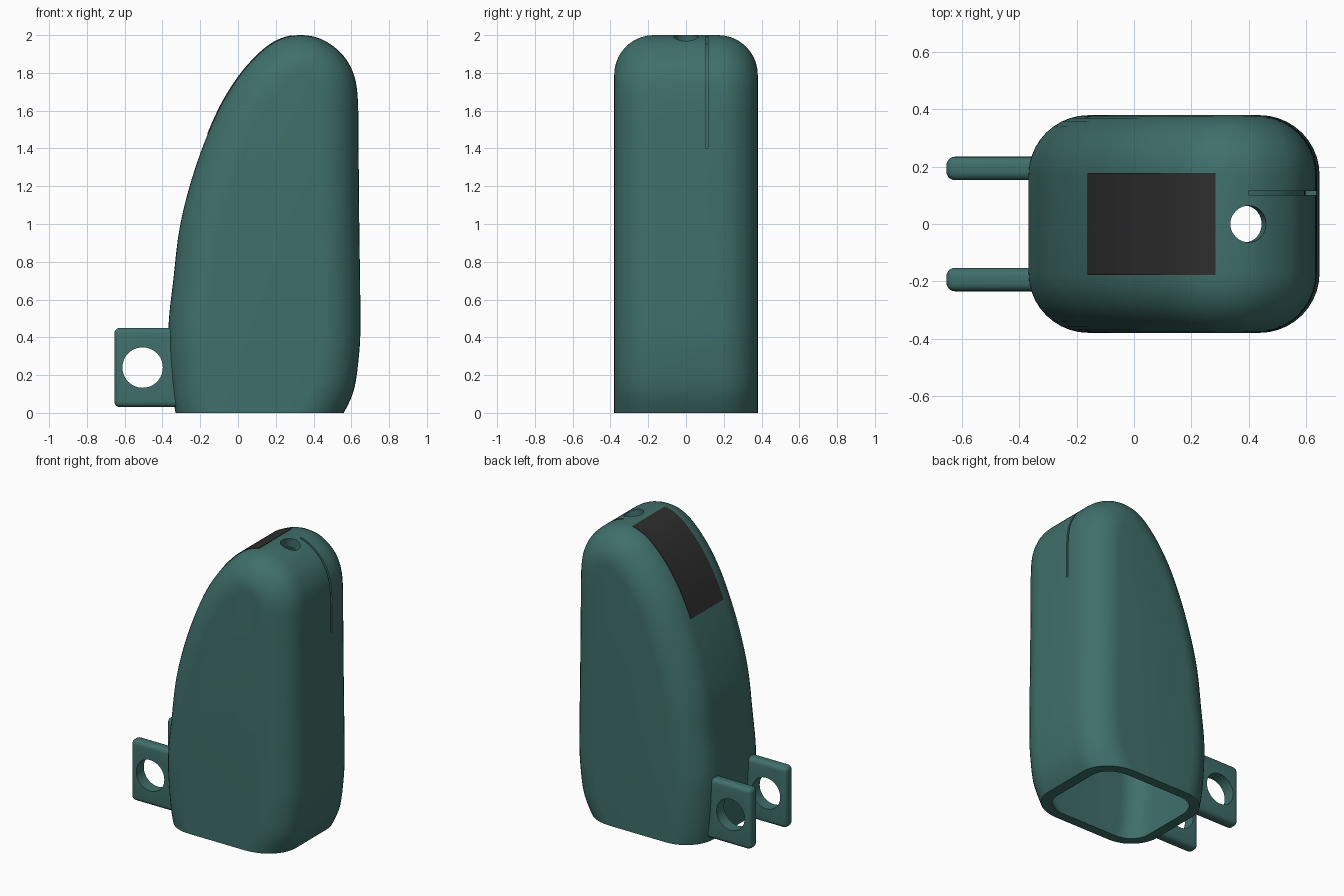
import bpy, bmesh, math
from mathutils import Vector

if "Cube" in bpy.data.objects:
    bpy.data.objects.remove(bpy.data.objects["Cube"])

WIDTH, ROUND, WALL = 0.38, 0.21, 0.065

# Side profile control points (x, z), running from the left foot over the top to the right foot
CTRL = [(-0.27, -0.2), (-0.33, 0), (-0.358, 0.2), (-0.368, 0.45), (-0.343, 0.7), (-0.305, 1.0),
        (-0.225, 1.3), (-0.11, 1.59), (0.0, 1.775), (0.12, 1.91), (0.22, 1.977), (0.33, 2.0),
        (0.445, 1.977), (0.55, 1.9), (0.61, 1.8), (0.633, 1.68), (0.638, 1.4), (0.642, 1.0),
        (0.648, 0.45), (0.64, 0.3), (0.613, 0.12), (0.56, 0), (0.44, -0.2)]


def make_profile(steps=10):
    """Smooth curve through the control points, as (point, outward normal) pairs."""
    c = [Vector(p) for p in CTRL]
    c = [2 * c[0] - c[1]] + c + [2 * c[-1] - c[-2]]
    pts = []
    for i in range(1, len(c) - 2):
        a, b = c[i], c[i + 1]
        d = (b - a).length
        ma = (b - c[i - 1]) * d / (d + (a - c[i - 1]).length)
        mb = (c[i + 2] - a) * d / (d + (c[i + 2] - b).length)
        for k in range(steps):
            t = k / steps
            pts.append(a * (2*t**3 - 3*t**2 + 1) + ma * (t**3 - 2*t**2 + t)
                       + b * (3*t**2 - 2*t**3) + mb * (t**3 - t**2))
    pts.append(c[-2])
    out = []
    for i, p in enumerate(pts):
        t = (pts[min(i + 1, len(pts) - 1)] - pts[max(i - 1, 0)]).normalized()
        out.append((p, Vector((-t.y, t.x))))
    return out


PROFILE = make_profile()


def material(name, color):
    m = bpy.data.materials.new(name)
    m.diffuse_color = (*color, 1)
    m.use_nodes = True
    m.node_tree.nodes["Principled BSDF"].inputs["Base Color"].default_value = m.diffuse_color
    return m


def finish(bm, name, mat=None):
    bmesh.ops.recalc_face_normals(bm, faces=bm.faces)
    me = bpy.data.meshes.new(name)
    bm.to_mesh(me)
    bm.free()
    ob = bpy.data.objects.new(name, me)
    bpy.context.collection.objects.link(ob)
    if mat:
        me.materials.append(mat)
    return ob


def activate(ob):
    bpy.ops.object.select_all(action='DESELECT')
    ob.select_set(True)
    bpy.context.view_layer.objects.active = ob


def cut(ob, cutter):
    activate(ob)
    mod = ob.modifiers.new("cut", 'BOOLEAN')
    mod.operation, mod.solver, mod.object = 'DIFFERENCE', 'EXACT', cutter
    bpy.ops.object.modifier_apply(modifier=mod.name)
    bpy.data.objects.remove(cutter)


def smooth(ob, angle=35):
    activate(ob)
    bpy.ops.object.shade_smooth_by_angle(angle=math.radians(angle))


def rounded_solid(name, inset, floor, mat=None, arc=10):
    """Profile swept across y with rounded long edges, cut flat at floor."""
    r = ROUND - inset
    angles = [math.pi / 2 * k / arc for k in range(arc + 1)]
    section = [(r * math.sin(a), -(WIDTH - ROUND) - r * math.cos(a)) for a in angles]
    section += [(h, -y) for h, y in reversed(section)]
    bm = bmesh.new()
    rows = []
    for p, n in PROFILE:
        rows.append([bm.verts.new((p.x + n.x * (h - ROUND), y, p.y + n.y * (h - ROUND)))
                     for h, y in section])
    for a, b in zip(rows, rows[1:]):
        for j in range(len(section) - 1):
            bm.faces.new((a[j], a[j + 1], b[j + 1], b[j]))
    bm.faces.new([row[0] for row in rows])
    bm.faces.new([row[-1] for row in rows])
    bmesh.ops.bisect_plane(bm, geom=bm.verts[:] + bm.edges[:] + bm.faces[:], dist=1e-6,
                           plane_co=(0, 0, floor), plane_no=(0, 0, 1), clear_inner=True)
    bmesh.ops.edgeloop_fill(bm, edges=[e for e in bm.edges if e.is_boundary])
    return finish(bm, name, mat)


def band(name, keep, y0, y1, low, high, mat=None):
    """Strip that follows the profile wherever keep(point) is true."""
    bm = bmesh.new()
    rows = []
    for p, n in PROFILE:
        if keep(p):
            rows.append([bm.verts.new((p.x + n.x * h, y, p.y + n.y * h))
                         for h, y in ((low, y0), (high, y0), (high, y1), (low, y1))])
    for a, b in zip(rows, rows[1:]):
        for j in range(4):
            k = (j + 1) % 4
            bm.faces.new((a[j], a[k], b[k], b[j]))
    bm.faces.new(rows[0])
    bm.faces.new(rows[-1])
    return finish(bm, name, mat)


def cylinder(radius, depth, loc, rot):
    bpy.ops.mesh.primitive_cylinder_add(vertices=48, radius=radius, depth=depth,
                                        location=loc, rotation=rot)
    ob = bpy.context.object
    ob.hide_render = True
    return ob


green = material("green", (0.05, 0.16, 0.145))
black = material("black", (0.027, 0.027, 0.027))

# Hollow body, open at the bottom
body = rounded_solid("body_shell", 0, 0, green)
cut(body, rounded_solid("cavity", WALL, -0.05))

# Tilted hole near the top, and thin groove running down the right end
cut(body, cylinder(0.064, 0.4, (0.40, 0, 1.99), (0, 0.23, 0)))
cut(body, band("groove_cutter", lambda p: p.x > 0.4 and p.y > 1.37, 0.102, 0.116, -0.04, 0.03))
smooth(body)

# Dark pad on the sloping top
pad = band("grip_pad", lambda p: -0.167 < p.x < 0.288 and p.y > 1,
           -0.178, 0.178, -0.01, 0.003, black)
smooth(pad)

# Pair of pierced lugs at the lower left
for side, label in ((-1, "front"), (1, "back")):
    bm = bmesh.new()
    bmesh.ops.create_cube(bm, size=1)
    for v in bm.verts:
        v.co = (-0.485 + v.co.x * 0.34, side * 0.194 + v.co.y * 0.082, 0.24 + v.co.z * 0.42)
    edges = [e for e in bm.edges if min(v.co.x for v in e.verts) < -0.5]
    bmesh.ops.bevel(bm, geom=edges, offset=0.03, segments=5, profile=0.5, affect='EDGES')
    lug = finish(bm, label + "_lug", green)
    cut(lug, cylinder(0.107, 0.3, (-0.505, side * 0.194, 0.24), (math.pi / 2, 0, 0)))
    smooth(lug)
